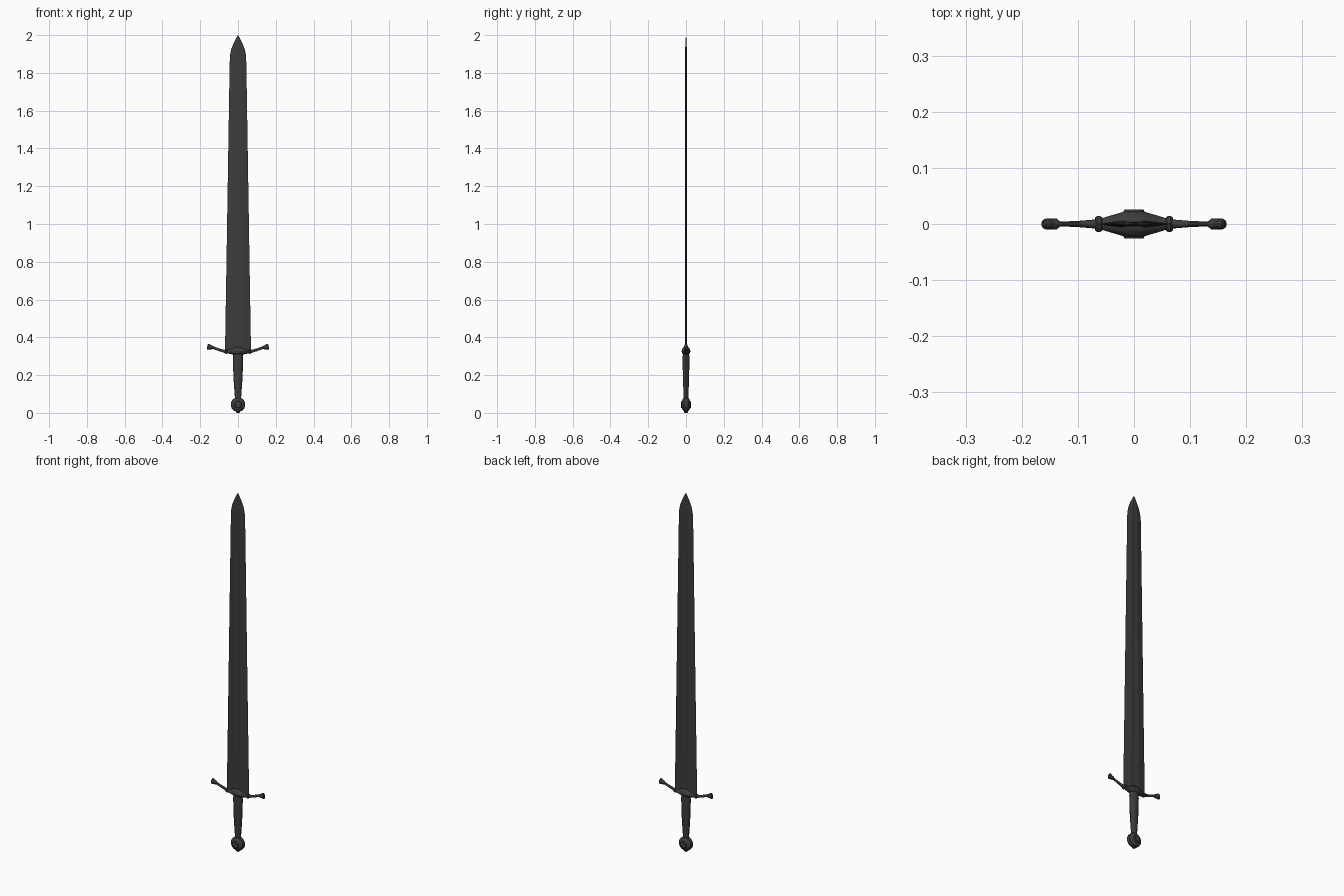
import bpy, bmesh, math
from mathutils import Vector

if "Cube" in bpy.data.objects:
    bpy.data.objects.remove(bpy.data.objects["Cube"])

mat = bpy.data.materials.new("dark_steel")
mat.diffuse_color = (0.045, 0.045, 0.045, 1)
mat.use_nodes = True
mat.node_tree.nodes["Principled BSDF"].inputs["Base Color"].default_value = mat.diffuse_color


def loft(name, rings, angle=30):
    """Skin a closed solid through rings of equal point count."""
    bm = bmesh.new()
    loops = [[bm.verts.new(p) for p in r] for r in rings]
    n = len(loops[0])
    for a, b in zip(loops, loops[1:]):
        for i in range(n):
            j = (i + 1) % n
            bm.faces.new((a[i], a[j], b[j], b[i]))
    bm.faces.new(loops[0][::-1])
    bm.faces.new(loops[-1])
    bmesh.ops.recalc_face_normals(bm, faces=bm.faces)
    me = bpy.data.meshes.new(name)
    bm.to_mesh(me)
    bm.free()
    ob = bpy.data.objects.new(name, me)
    bpy.context.collection.objects.link(ob)
    me.materials.append(mat)
    bpy.ops.object.select_all(action='DESELECT')
    ob.select_set(True)
    bpy.context.view_layer.objects.active = ob
    bpy.ops.object.shade_smooth_by_angle(angle=math.radians(angle))
    return ob


def ellipse(center, u, v, n=16):
    """Ring around center spanned by half-axis vectors u and v."""
    c, u, v = Vector(center), Vector(u), Vector(v)
    return [c + u * math.cos(2 * math.pi * i / n) + v * math.sin(2 * math.pi * i / n)
            for i in range(n)]


# Blade: flat lens section with a shallow groove, tapering to a pointed tip
section = [(1, 0), (.35, 1), (.2, .75), (-.2, .75), (-.35, 1),
           (-1, 0), (-.35, -1), (-.2, -.75), (.2, -.75), (.35, -1)]
stations = [(.318, .069, .0065), (.8, .061, .006), (1.3, .053, .0055), (1.8, .045, .005),
            (1.89, .043, .005), (1.925, .036, .0045), (1.96, .022, .003),
            (1.985, .009, .0015), (2.0, .0006, .0004)]
loft("blade", [[(w * x, t * y, z) for x, y in section] for z, w, t in stations], 15)

# Grip: oval tapered handle
grip = [(.07, .016, .012), (.10, .018, .013), (.17, .023, .016), (.24, .026, .0175),
        (.29, .027, .0175), (.315, .026, .017)]
loft("grip", [ellipse((0, 0, z), (a, 0, 0), (0, b, 0)) for z, a, b in grip])

# Pommel: bevelled wheel turned about the y axis
wheel = [(-.026, .017), (-.021, .019), (-.018, .029), (-.010, .037), (0, .0385),
         (.010, .037), (.018, .029), (.021, .019), (.026, .017)]
loft("pommel", [ellipse((0, y, .044), (r, 0, 0), (0, 0, r), 24) for y, r in wheel])
loft("pommel_rivet", [ellipse((0, 0, z), (r, 0, 0), (0, r, 0), 12)
                      for z, r in [(0, .007), (.004, .010), (.012, .010)]])

# Crossguard: mirrored stations of x, centre z, half depth, half height
half = [(0, .327, .0235, .024), (.018, .327, .022, .021), (.035, .325, .017, .014),
        (.055, .3235, .011, .0095), (.075, .3265, .0075, .008), (.1, .334, .0055, .0075),
        (.125, .343, .0045, .0075), (.145, .349, .0045, .0075)]
guard = [(-x, z, d, h) for x, z, d, h in half[:0:-1]] + half
loft("crossguard", [ellipse((x, 0, z), (0, d, 0), (0, 0, h), 12) for x, z, d, h in guard])

# Collars and flared end knobs on both arms
for side, label in ((1, "right"), (-1, "left")):
    def ring(origin, tilt, s, r, n=12):
        along = Vector((math.cos(tilt) * side, 0, math.sin(tilt)))
        up = Vector((-math.sin(tilt) * side, 0, math.cos(tilt)))
        c = Vector((origin[0] * side, 0, origin[1])) + along * s
        return ellipse(c, (0, r[0], 0), up * r[1], n)

    loft("guard_collar_" + label,
         [ring((.063, .324), .1, s, r) for s, r in
          [(-.006, (.012, .009)), (-.003, (.014, .0115)),
           (.003, (.014, .0115)), (.006, (.012, .009))]])
    loft("guard_knob_" + label,
         [ring((.150, .349), .2, s, r) for s, r in
          [(-.018, (.005, .008)), (-.013, (.0095, .010)), (-.004, (.0095, .0115)),
           (.004, (.010, .016)), (.010, (.009, .0155)), (.013, (.0065, .010))]])
